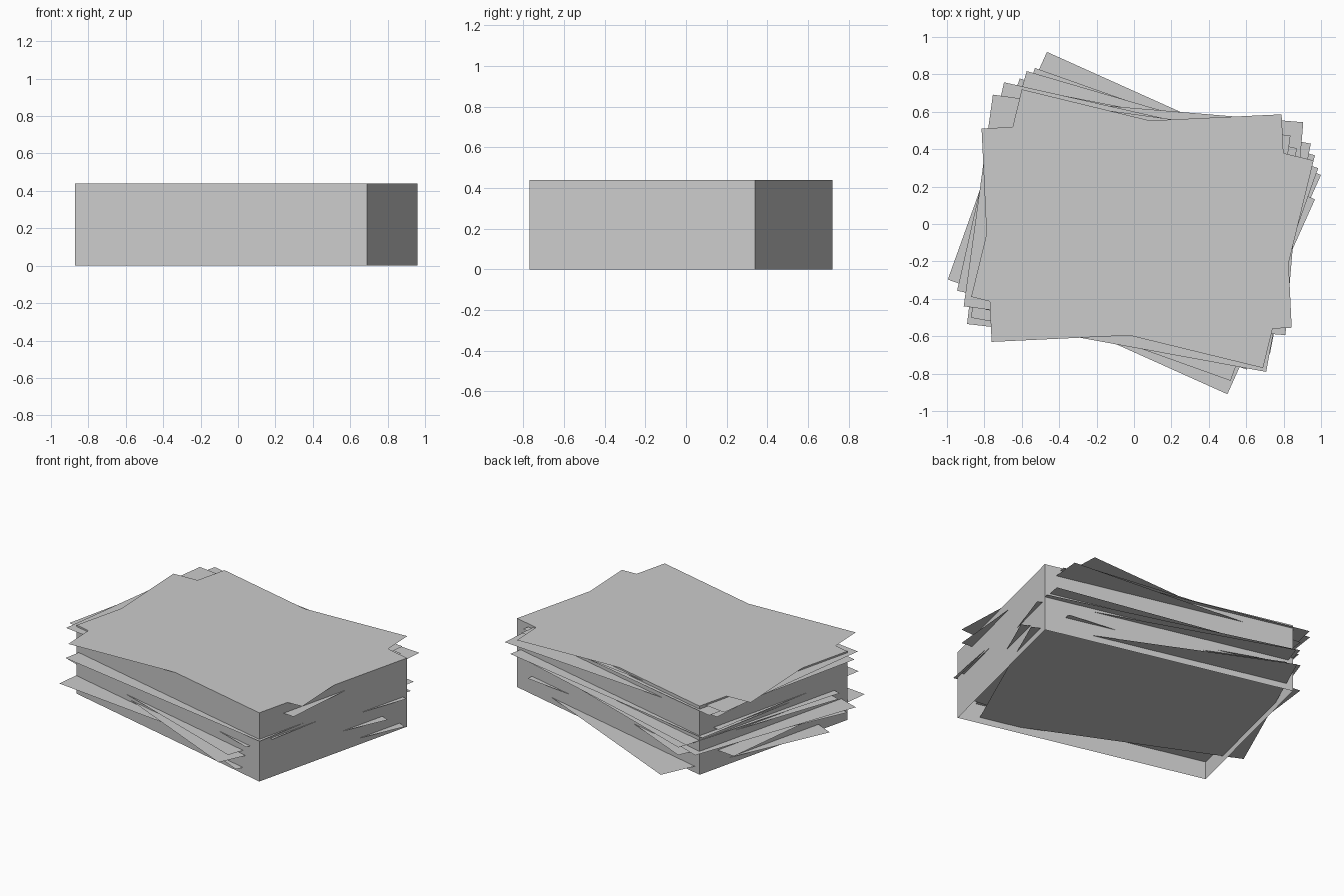
import bpy, bmesh, math

if "Cube" in bpy.data.objects:
    bpy.data.objects.remove(bpy.data.objects["Cube"])

paper = bpy.data.materials.new("paper_grey")
paper.diffuse_color = (0.6, 0.6, 0.6, 1)
paper.use_nodes = True
paper.node_tree.nodes["Principled BSDF"].inputs["Base Color"].default_value = paper.diffuse_color

HX, HY, H = 0.803, 0.571, 0.44      # half sheet size, stack height


def make(name, verts, faces, x, y, z, angle):
    me = bpy.data.meshes.new(name)
    me.from_pydata(verts, [], faces)
    me.materials.append(paper)
    ob = bpy.data.objects.new(name, me)
    ob.location = (x, y, z)
    ob.rotation_euler.z = math.radians(angle)
    bpy.context.collection.objects.link(ob)


rect = [(-HX, -HY), (HX, -HY), (HX, HY), (-HX, HY)]

# main block of paper: four walls and a top, open underneath
make("paper_block",
     [(x, y, 0) for x, y in rect] + [(x, y, H) for x, y in rect],
     [(i, (i + 1) % 4, (i + 1) % 4 + 4, i + 4) for i in range(4)] + [(4, 5, 6, 7)],
     0.045, -0.025, 0, -13.7)

# loose sheets sticking out: centre x, centre y, height, angle
sheets = [
    (0.033, 0.070, 0.04, -24.2),
    (-0.028, -0.062, 0.115, -6.75),
    (0.001, -0.060, 0.125, -24.2),
    (-0.047, -0.030, 0.15, -19.7),
    (0.037, 0.028, 0.20, -19.5),
    (0.037, 0.044, 0.22, -16.3),
    (0.048, 0.022, 0.25, -11.0),
    (0.020, -0.084, 0.27, -10.4),
    (0.057, 0.042, 0.38, -4.8),
    (-0.037, 0.024, 0.42, -12.7),
    (-0.037, 0.016, 0.43, -7.85),
    (0.014, -0.022, H, 2.7),
]
for i, (x, y, z, a) in enumerate(sheets):
    make(f"loose_sheet_{i + 1}", [(u, v, 0) for u, v in rect], [(0, 1, 2, 3)], x, y, z, a)
